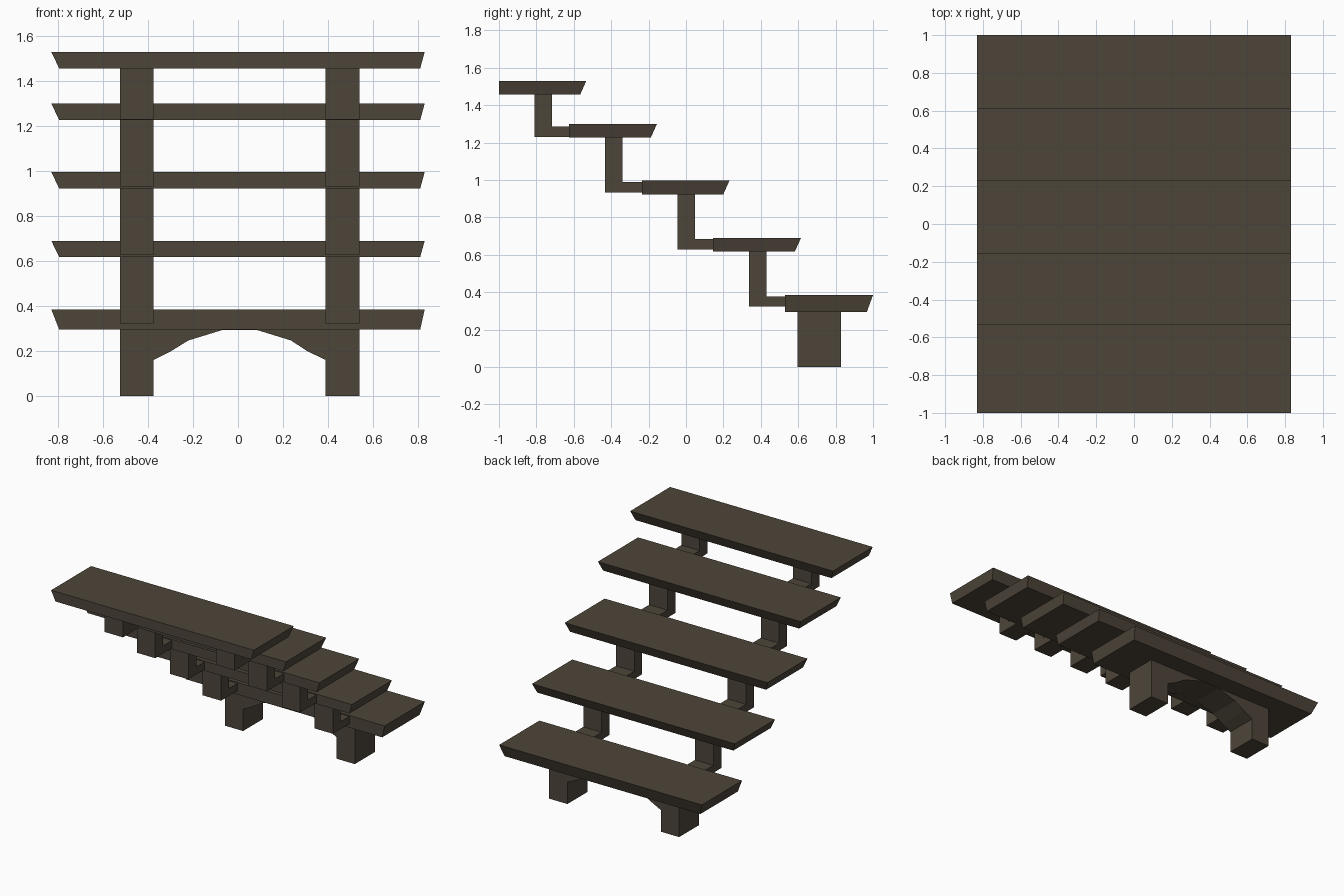
import bpy, bmesh

if "Cube" in bpy.data.objects:
    bpy.data.objects.remove(bpy.data.objects["Cube"])

wood = bpy.data.materials.new("dark_wood")
wood.diffuse_color = (0.075, 0.06, 0.042, 1)
wood.use_nodes = True
wood.node_tree.nodes["Principled BSDF"].inputs["Base Color"].default_value = wood.diffuse_color


def finish(name, bm):
    bmesh.ops.recalc_face_normals(bm, faces=bm.faces)
    me = bpy.data.meshes.new(name)
    bm.to_mesh(me)
    bm.free()
    me.materials.append(wood)
    ob = bpy.data.objects.new(name, me)
    bpy.context.collection.objects.link(ob)
    return ob


def extrude_profile(name, pts, offset):
    # closed profile swept along the offset vector
    bm = bmesh.new()
    face = bm.faces.new([bm.verts.new(p) for p in pts])
    new = bmesh.ops.extrude_face_region(bm, geom=[face])["geom"]
    # extrusion removes the source face, so restore it if needed
    if not face.is_valid:
        bm.faces.new(bm.verts[:len(pts)])
    bmesh.ops.translate(bm, vec=offset,
                        verts=[v for v in new if isinstance(v, bmesh.types.BMVert)])
    return finish(name, bm)


def tread(name, y0, y1, z0, z1):
    # slab with undercut ends and back, vertical front
    bm = bmesh.new()
    bmesh.ops.create_cube(bm, size=1)
    for v in bm.verts:
        top = v.co.z > 0
        right, back = v.co.x > 0, v.co.y > 0
        v.co.x = (0.83 if top else 0.81) if right else (-0.83 if top else -0.795)
        v.co.y = (y1 if top else y1 - 0.033) if back else y0
        v.co.z = z1 if top else z0
    finish(name, bm)


columns = {"left": (-0.525, -0.375), "right": (0.39, 0.54)}

# treads, lowest first: front y, back y, bottom z, top z
treads = [
    (0.53, 1.0, 0.295, 0.385),
    (0.145, 0.615, 0.618, 0.69),
    (-0.235, 0.232, 0.922, 0.996),
    (-0.625, -0.155, 1.227, 1.30),
    (-1.0, -0.533, 1.456, 1.53),
]
for i, t in enumerate(treads):
    tread(f"tread_{i + 1}", *t)

# L-shaped brackets joining each tread to the one below
brackets = [
    (0.337, 0.43, 0.323, 0.378),
    (-0.045, 0.048, 0.627, 0.684),
    (-0.433, -0.34, 0.932, 0.988),
    (-0.81, -0.717, 1.23, 1.285),
]
for i, (y0, y1, z0, z1) in enumerate(brackets):
    foot_end, top = treads[i][0], treads[i + 1][2]
    outline = [(y0, z0), (foot_end, z0), (foot_end, z1), (y1, z1), (y1, top), (y0, top)]
    for side, (x0, x1) in columns.items():
        extrude_profile(f"bracket_{i + 2}_{side}", [(x0, y, z) for y, z in outline],
                        (x1 - x0, 0, 0))

# arched base with two legs
arch = [(-0.525, 0), (-0.375, 0), (-0.375, 0.16), (-0.30, 0.198), (-0.22, 0.247),
        (-0.07, 0.293), (0.085, 0.293), (0.235, 0.247), (0.31, 0.198), (0.39, 0.16),
        (0.39, 0), (0.54, 0), (0.54, 0.295), (-0.525, 0.295)]
extrude_profile("arched_base", [(x, 0.595, z) for x, z in arch], (0, 0.235, 0))
